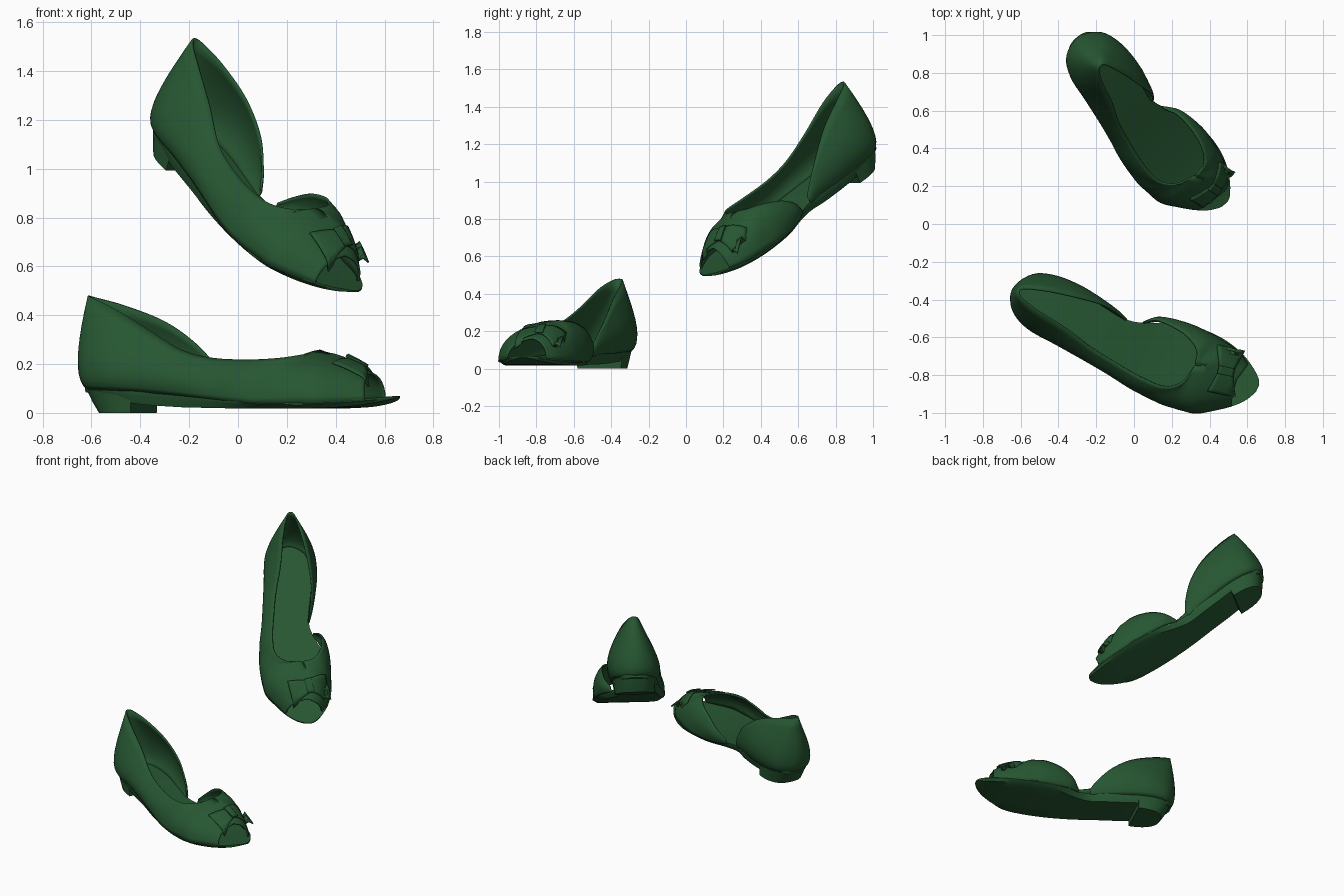
import bpy, bmesh, math
from mathutils import Vector, Matrix
from mathutils.bvhtree import BVHTree

if "Cube" in bpy.data.objects:
    bpy.data.objects.remove(bpy.data.objects["Cube"])

green = bpy.data.materials.new("dark green leather")
green.diffuse_color = (0.02, 0.095, 0.032, 1)
green.use_nodes = True
green.node_tree.nodes["Principled BSDF"].inputs["Base Color"].default_value = green.diffuse_color


def spline(rows, steps):
    """Catmull-Rom resampling of a list of equal-length tuples."""
    out = []
    for i in range(len(rows) - 1):
        p0, p1, p2 = rows[max(i - 1, 0)], rows[i], rows[i + 1]
        p3 = rows[min(i + 2, len(rows) - 1)]
        for k in range(steps):
            t = k / steps
            out.append([0.5 * (2 * b + (c - a) * t + (2 * a - 5 * b + 4 * c - d) * t * t
                               + (3 * b - a - 3 * c + d) * t ** 3)
                        for a, b, c, d in zip(p0, p1, p2, p3)])
    out.append(list(rows[-1]))
    return out


def grid(bm, rows, closed=False):
    """Skin rows of points with quads; closed joins each row into a loop."""
    vs = [[bm.verts.new(p) for p in r] for r in rows]
    n = len(rows[0])
    for a, b in zip(vs, vs[1:]):
        for j in range(n if closed else n - 1):
            k = (j + 1) % n
            bm.faces.new((a[j], a[k], b[k], b[j]))
    if closed:
        bm.faces.new(vs[0])
        bm.faces.new(vs[-1])


def finish(bm, name):
    bmesh.ops.remove_doubles(bm, verts=bm.verts, dist=0.0008)
    bmesh.ops.recalc_face_normals(bm, faces=bm.faces)
    me = bpy.data.meshes.new(name)
    bm.to_mesh(me)
    me.materials.append(green)
    return me


# Sole stations along the shoe: u, outer edge, inner edge, top z, bottom z
SOLE = [(-.672, -.03, .02, .108, .09), (-.655, -.075, .06, .108, .085),
        (-.62, -.11, .09, .106, .08), (-.54, -.142, .12, .103, .065),
        (-.4, -.158, .13, .096, .038), (-.2, -.177, .115, .08, .024),
        (-.08, -.199, .097, .069, .021), (.03, -.217, .13, .058, .019),
        (.16, -.232, .193, .047, .018), (.3, -.23, .217, .042, .017),
        (.42, -.21, .217, .042, .019), (.53, -.15, .193, .05, .025),
        (.61, -.09, .155, .058, .036), (.66, -.035, .12, .064, .047),
        (.685, .01, .095, .068, .056), (.695, .035, .07, .068, .061)]
sole_rows = spline(SOLE, 4)


def sole_top(u):
    for a, b in zip(SOLE, SOLE[1:]):
        if u <= b[0]:
            return a[3] + (b[3] - a[3]) * (u - a[0]) / (b[0] - a[0])
    return SOLE[-1][3]


# Upper columns: base u,v / middle u,v,z / rim u,v,z
OUTER_FRONT = [
    (.61, -.085, .592, -.045, .125, .575, .05, .162),
    (.54, -.14, .51, -.09, .155, .48, .05, .205),
    (.45, -.2, .42, -.145, .17, .40, .05, .238),
    (.36, -.217, .35, -.165, .17, .345, .03, .25),
    (.27, -.228, .28, -.20, .15, .325, -.07, .237),
    (.19, -.23, .2, -.207, .14, .25, -.14, .222),
    (.08, -.222, .08, -.21, .14, .12, -.15, .215),
    (-.05, -.2, -.05, -.197, .14, -.05, -.135, .222)]
HEEL_CUP = [
    (-.2, -.175, -.2, -.185, .16, -.2, -.115, .255),
    (-.37, -.155, -.37, -.17, .19, -.36, -.08, .335),
    (-.53, -.14, -.545, -.155, .21, -.53, -.058, .425),
    (-.625, -.10, -.66, -.1, .22, -.64, -.032, .47),
    (-.665, 0, -.70, -.005, .22, -.667, -.005, .48),
    (-.61, .09, -.64, .10, .22, -.645, .022, .47),
    (-.5, .125, -.52, .145, .23, -.53, .06, .435),
    (-.36, .125, -.37, .153, .21, -.37, .095, .37),
    (-.24, .11, -.24, .137, .16, -.235, .115, .275),
    (-.15, .098, -.14, .115, .125, -.14, .105, .175),
    (-.09, .092, -.09, .097, .085, -.09, .09, .10)]
INNER_VAMP = [
    (.0, .115, .0, .12, .07, .005, .118, .085),
    (.07, .16, .06, .175, .1, .05, .155, .14),
    (.16, .19, .15, .2, .13, .13, .165, .2),
    (.27, .21, .25, .205, .155, .24, .15, .242),
    (.37, .212, .34, .185, .19, .32, .10, .254),
    (.42, .205, .40, .165, .19, .345, .03, .25),
    (.49, .195, .47, .145, .18, .40, .05, .238),
    (.55, .175, .52, .135, .16, .48, .05, .205),
    (.595, .145, .59, .12, .125, .575, .05, .162)]


def wall(columns):
    rows = []
    for c in spline(columns, 5):
        b = Vector((c[0], c[1], sole_top(c[0]) - .006))
        m, r = Vector(c[2:5]), Vector(c[5:8])
        rows.append([b * (1 - t) * (1 - 2 * t) + m * 4 * t * (1 - t) + r * t * (2 * t - 1)
                     for t in [k / 10 for k in range(11)]])
    return rows


# Upper: one-side-open shell with an open toe
bm = bmesh.new()
grid(bm, wall(OUTER_FRONT + HEEL_CUP))
grid(bm, wall(INNER_VAMP))
upper = finish(bm, "upper")
surface = BVHTree.FromBMesh(bm)

# Sole: flat insole on top, tucked-in rounded edge below
bm = bmesh.new()
rows = []
for u, vo, vi, zt, zb in sole_rows:
    c, h = (vo + vi) / 2, (vi - vo) / 2
    mid = zt * .55 + zb * .45
    loop = [(u, c + h * k, zt) for k in (-1, -.5, 0, .5, 1)]
    loop += [(u, c + h * k, z) for k, z in
             ((1, zt - .008), (.97, mid), (.88, zb), (.4, zb), (-.4, zb), (-.88, zb), (-.97, mid), (-1, zt - .008))]
    rows.append(loop)
grid(bm, rows, closed=True)
sole = finish(bm, "sole")

# Low heel block: D-shaped, narrowing downwards
bm = bmesh.new()
rows = []
for z, length, w in ((.092, .24, .137), (.045, .215, .132), (0, .185, .128)):
    ring = []
    for k in range(17):
        a = math.radians(-90 + 180 * k / 16)
        s, c = math.sin(a), max(math.cos(a), 0)
        ring.append((-.42 - length * c ** .75, math.copysign(abs(s) ** .8, s) * w - .01, z))
    rows.append(ring)
grid(bm, rows, closed=True)
heel = finish(bm, "heel")


# Flat bow laid over the toe: pinched band following the upper, plus a knot
def drape(half_len, width, lift):
    centre, across = Vector((.505, .068)), Vector((-.22, .975)).normalized()
    along = Vector((across.y, -across.x))
    rows, last = [], .17
    for i in range(-8, 9):
        s = i / 8
        row = []
        for j in range(-3, 4):
            p = centre + across * s * half_len + along * (j / 3) * width(abs(s))
            hit = surface.ray_cast(Vector((p.x, p.y, 1)), Vector((0, 0, -1)))[0]
            z = hit.z if hit and hit.z > .1 else .215 - .65 * (p.x - .45) - 2.2 * (p.y - .06) ** 2
            row.append((p.x, p.y, z + lift))
        rows.append(row)
    b = bmesh.new()
    grid(b, rows)
    return b


bow = finish(drape(.125, lambda s: .035 + .04 * s, .014), "bow")
knot = finish(drape(.022, lambda s: .042, .024), "bow_knot")

# Place the two matching shoes: one flat, one tipped toe-down
a = math.radians(-24.6)
flat = Matrix.Translation((0, -.63, 0)) @ Matrix.Rotation(a, 4, 'Z')
tipped = (Matrix.Translation((.04, .57, .785)) @ Matrix.Rotation(math.radians(-51.8), 4, 'Z')
          @ Matrix.Rotation(math.radians(29.5), 4, 'Y'))
for prefix, mat in (("flat_shoe", flat), ("tipped_shoe", tipped)):
    for me, thick in ((upper, .01), (sole, 0), (heel, 0), (bow, .008), (knot, .008)):
        ob = bpy.data.objects.new(prefix + "_" + me.name, me)
        bpy.context.collection.objects.link(ob)
        ob.matrix_world = mat
        if thick:
            mod = ob.modifiers.new("thickness", 'SOLIDIFY')
            mod.thickness = thick
            mod.offset = 0
        bpy.ops.object.select_all(action='DESELECT')
        ob.select_set(True)
        bpy.context.view_layer.objects.active = ob
        bpy.ops.object.shade_smooth_by_angle(angle=math.radians(40))
